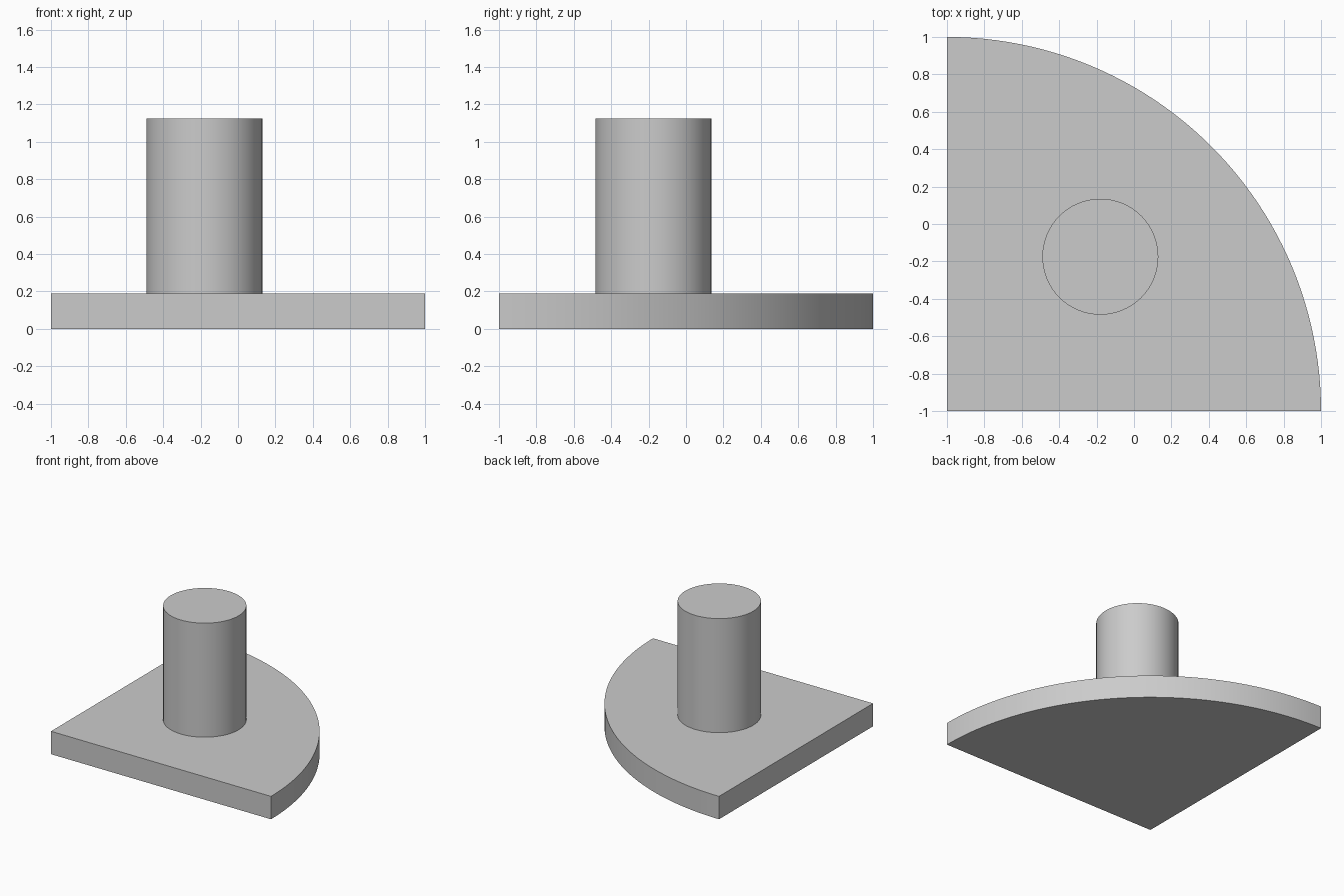
import bpy
import bmesh
from math import sin, cos, pi, radians

cube = bpy.data.objects.get("Cube")
if cube:
    bpy.data.objects.remove(cube, do_unlink=True)

grey = bpy.data.materials.new("plain grey")
grey.use_nodes = True
colour = (0.6, 0.6, 0.6, 1)
grey.diffuse_color = colour
grey.node_tree.nodes["Principled BSDF"].inputs["Base Color"].default_value = colour

BASE_TOP = 0.188
POST_TOP = 1.125


def arc(cx, cy, radius, sweep, steps):
    """Points along an arc that starts towards +x."""
    return [(cx + radius * cos(sweep * i / steps), cy + radius * sin(sweep * i / steps))
            for i in range(steps + 1)]


def extruded(name, outline, bottom, top):
    """Solid prism from a flat outline, with smooth curved walls."""
    bm = bmesh.new()
    face = bm.faces.new([bm.verts.new((x, y, bottom)) for x, y in outline])
    result = bmesh.ops.extrude_face_region(bm, geom=[face], use_keep_orig=True)
    for v in result["geom"]:
        if isinstance(v, bmesh.types.BMVert):
            v.co.z = top
    bmesh.ops.recalc_face_normals(bm, faces=bm.faces)
    mesh = bpy.data.meshes.new(name)
    bm.to_mesh(mesh)
    bm.free()
    mesh.materials.append(grey)
    obj = bpy.data.objects.new(name, mesh)
    bpy.context.collection.objects.link(obj)
    bpy.ops.object.select_all(action="DESELECT")
    obj.select_set(True)
    bpy.context.view_layer.objects.active = obj
    bpy.ops.object.shade_smooth_by_angle(angle=radians(30))
    return obj


# Quarter-disc base, its square corner at the front right
extruded("quarter_base", [(-1, -1)] + arc(-1, -1, 2, pi / 2, 48), 0, BASE_TOP)

# Round post standing on the base
extruded("round_post", arc(-0.18, -0.175, 0.31, 2 * pi, 64)[:-1], BASE_TOP, POST_TOP)
